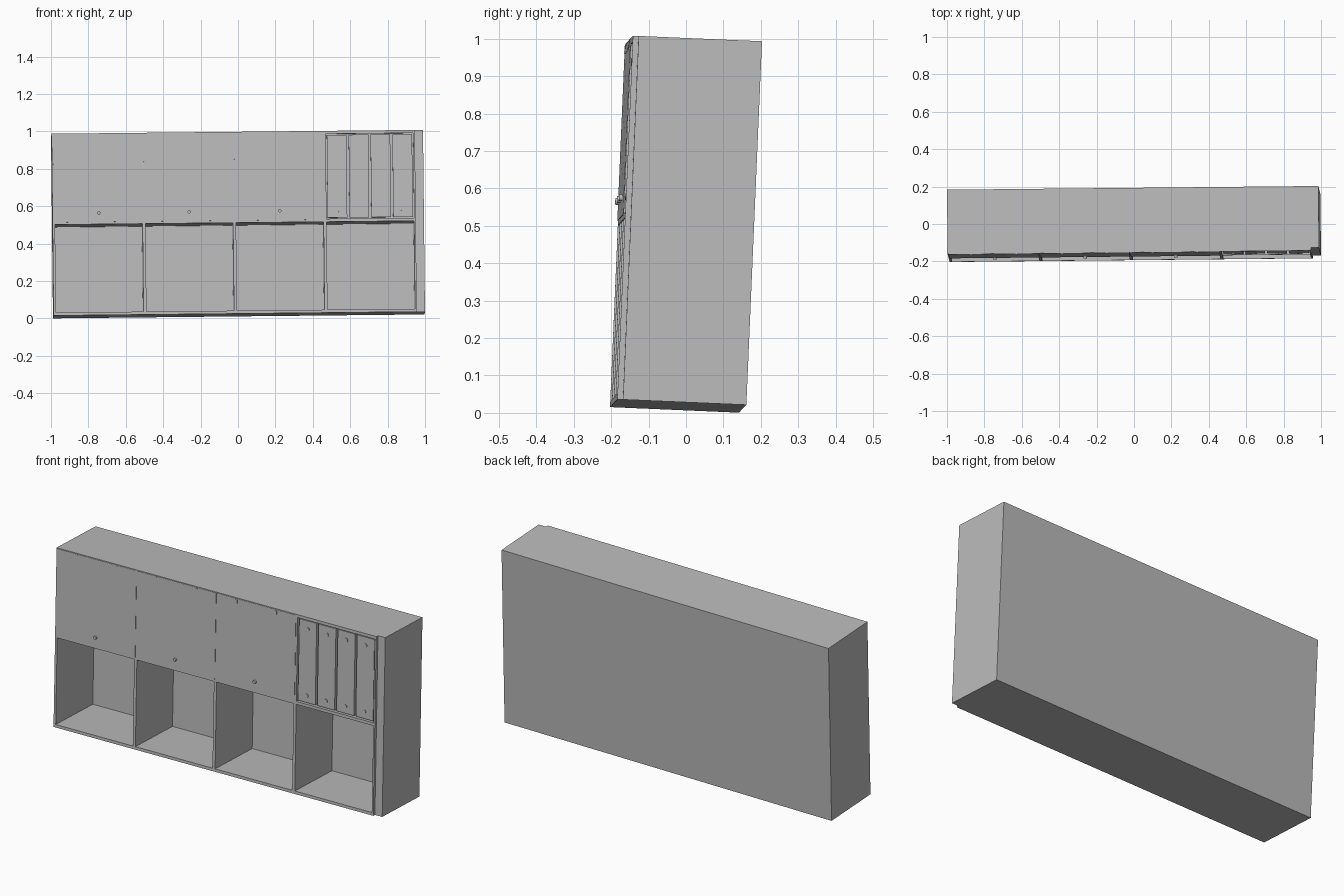
import bpy, bmesh
from mathutils import Matrix, Vector

if "Cube" in bpy.data.objects:
    bpy.data.objects.remove(bpy.data.objects["Cube"])

# One plain grey for everything
grey = bpy.data.materials.new("plain_grey")
grey.use_nodes = True
grey.diffuse_color = (0.5, 0.5, 0.5, 1)
grey.node_tree.nodes["Principled BSDF"].inputs["Base Color"].default_value = (0.5, 0.5, 0.5, 1)

# Cabinet size, board thickness and the slight lean of the whole unit
W, D, H = 1.986, 0.345, 0.973
T = 0.016
FRONT = -D / 2
BOTTOM, TOP = -H / 2, H / 2
u = Vector((1, 0.01, 0.0105)).normalized()
w = Vector((-0.011, 0.043, 1))
w = (w - u * w.dot(u)).normalized()
v = w.cross(u)
lean = Matrix((u, v, w)).transposed().to_4x4()
lean.translation = (0, 0, 0.5045)


def add_box(bm, x0, x1, y0, y1, z0, z1):
    size = Matrix.Diagonal((x1 - x0, y1 - y0, z1 - z0, 1))
    place = Matrix.Translation(((x0 + x1) / 2, (y0 + y1) / 2, (z0 + z1) / 2))
    bmesh.ops.create_cube(bm, size=1, matrix=place @ size)


def finish(name, bm):
    mesh = bpy.data.meshes.new(name)
    bm.to_mesh(mesh)
    bm.free()
    mesh.materials.append(grey)
    obj = bpy.data.objects.new(name, mesh)
    bpy.context.collection.objects.link(obj)
    obj.matrix_world = lean
    return obj


def box(name, *bounds):
    bm = bmesh.new()
    add_box(bm, *bounds)
    return finish(name, bm)


def knob(name, x, y, z, radius, length):
    bm = bmesh.new()
    turn = Matrix.Translation((x, y - length / 2, z)) @ Matrix.Rotation(1.5708, 4, 'X')
    bmesh.ops.create_cone(bm, cap_ends=True, segments=16, radius1=radius,
                          radius2=radius, depth=length, matrix=turn)
    for face in bm.faces:
        face.smooth = len(face.verts) == 4
    for edge in bm.edges:
        edge.smooth = all(f.smooth for f in edge.link_faces)
    return finish(name, bm)


# Four equal bays
LEFT, RIGHT = -0.98, 0.94
bay = (RIGHT - LEFT - 3 * T) / 4
bays = [LEFT + i * (bay + T) for i in range(4)]

# Carcass with open cubbies, a drawer niche and a recessed end strip
cabinet = box("cabinet_body", -W / 2, W / 2, FRONT, D / 2, BOTTOM, TOP)
bm = bmesh.new()
for x in bays:
    add_box(bm, x, x + bay, FRONT - 0.1, D / 2 - T, BOTTOM + T, 0)
add_box(bm, bays[3], RIGHT, FRONT - 0.1, FRONT + 0.025, T, TOP - T)
add_box(bm, 0.949, W, FRONT - 0.1, FRONT + 0.015, -H, H)
cutter = finish("opening_cutter", bm)
cutter.hide_render = True
cut = cabinet.modifiers.new("openings", 'BOOLEAN')
cut.object = cutter
cut.solver = 'EXACT'
bpy.context.view_layer.update()
graph = bpy.context.evaluated_depsgraph_get()
cabinet_mesh = bpy.data.meshes.new_from_object(cabinet.evaluated_get(graph))
cabinet.modifiers.clear()
cabinet.data = cabinet_mesh
bpy.data.objects.remove(cutter)

# Three flush doors, each with a knob and two hinge tabs
for i, x in enumerate(bays[:3]):
    n = i + 1
    proud = FRONT - 0.002
    box(f"door_{n}", x - 0.006, x + bay + 0.006, proud, FRONT + 0.001, 0.012, TOP - 0.004)
    knob(f"door_knob_{n}", x + bay / 2, proud, 0.061, 0.009, 0.01)
    for side in (-1, 1):
        hx = x + bay / 2 + side * 0.12
        box(f"hinge_{n}_{'right' if side < 0 else 'left'}", hx - 0.005, hx + 0.005,
            proud - 0.002, FRONT, TOP - 0.03, TOP - 0.008)

# Four narrow upright fronts inside the niche
step = bay / 4
for i in range(4):
    n = i + 1
    x0 = bays[3] + i * step + 0.006
    x1 = x0 + step - 0.012
    face = FRONT + 0.006
    box(f"narrow_front_{n}", x0, x1, face, FRONT + 0.026, T + 0.006, TOP - T - 0.006)
    for level, z in (("low", 0.06), ("high", 0.42)):
        knob(f"narrow_knob_{n}_{level}", (x0 + x1) / 2, face, z, 0.01, 0.004)
